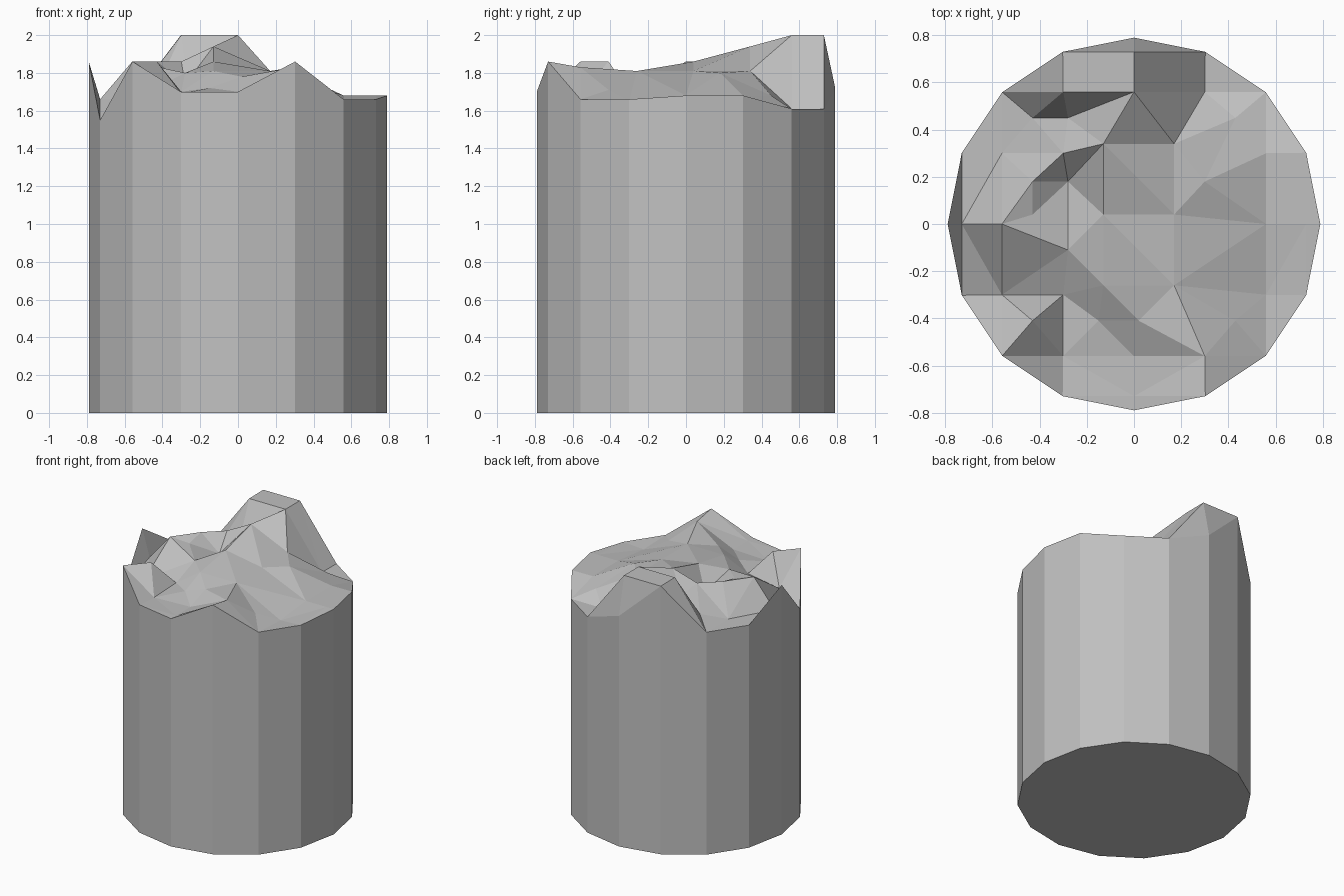
import bpy
import bmesh
from math import cos, sin, pi
from mathutils import Vector
from mathutils.geometry import delaunay_2d_cdt

cube = bpy.data.objects.get("Cube")
if cube:
    bpy.data.objects.remove(cube, do_unlink=True)

RADIUS = 0.79

# Broken rim heights in hundredths, counter-clockwise from +x
rim_heights = [168, 168, 161, 161, 172, 200, 166, 166,
               186, 155, 186, 170, 170, 186, 166, 166]

# Rough break: each row is a y position with its (x, height) points, in hundredths
break_rows = {
    73: [(0, 200)],
    56: [(-30, 200), (0, 200), (30, 161)],
    45: [(-43, 172), (-28, 182), (43, 168)],
    34: [(-13, 194), (17, 181)],
    30: [(-56, 166), (-30, 186), (56, 168)],
    18: [(-43, 186), (-28, 174), (30, 180)],
    4: [(-43, 183), (-13, 186), (17, 181)],
    0: [(-73, 166), (-56, 186), (56, 168), (73, 168)],
    -11: [(-28, 180)],
    -26: [(-13, 181), (17, 181)],
    -30: [(-56, 166), (-30, 170), (56, 165)],
    -41: [(-43, 186), (-15, 172), (2, 178), (43, 171)],
    -56: [(-30, 169), (0, 170), (30, 183)],
    -73: [(0, 170)],
}


def make_material(name, colour):
    mat = bpy.data.materials.new(name)
    mat.use_nodes = True
    mat.diffuse_color = colour
    shader = next(n for n in mat.node_tree.nodes if n.type == 'BSDF_PRINCIPLED')
    shader.inputs["Base Color"].default_value = colour
    shader.inputs["Roughness"].default_value = 0.9
    return mat


def build_broken_column():
    bm = bmesh.new()
    sides = len(rim_heights)
    ring = [(RADIUS * cos(2 * pi * i / sides), RADIUS * sin(2 * pi * i / sides))
            for i in range(sides)]

    # Shaft and flat base
    base = [bm.verts.new((x, y, 0)) for x, y in ring]
    top = [bm.verts.new((x, y, h / 100)) for (x, y), h in zip(ring, rim_heights)]
    bm.faces.new(list(reversed(base)))
    for i in range(sides):
        j = (i + 1) % sides
        bm.faces.new((base[i], base[j], top[j], top[i]))

    # Jagged stone surface, triangulated between the rim and the break points
    for y, row in break_rows.items():
        for x, height in row:
            top.append(bm.verts.new((x / 100, y / 100, height / 100)))
    flat = [Vector((v.co.x, v.co.y)) for v in top]
    rim_edges = [(i, (i + 1) % sides) for i in range(sides)]
    result = delaunay_2d_cdt(flat, rim_edges, [], 1, 0.0001)
    triangles, sources = result[2], result[3]
    for tri in triangles:
        bm.faces.new([top[sources[i][0]] for i in tri])

    bmesh.ops.recalc_face_normals(bm, faces=bm.faces[:])
    mesh = bpy.data.meshes.new("broken_column")
    bm.to_mesh(mesh)
    bm.free()
    mesh.materials.append(make_material("grey stone", (0.53, 0.53, 0.53, 1)))
    obj = bpy.data.objects.new("broken_column", mesh)
    bpy.context.collection.objects.link(obj)


build_broken_column()
